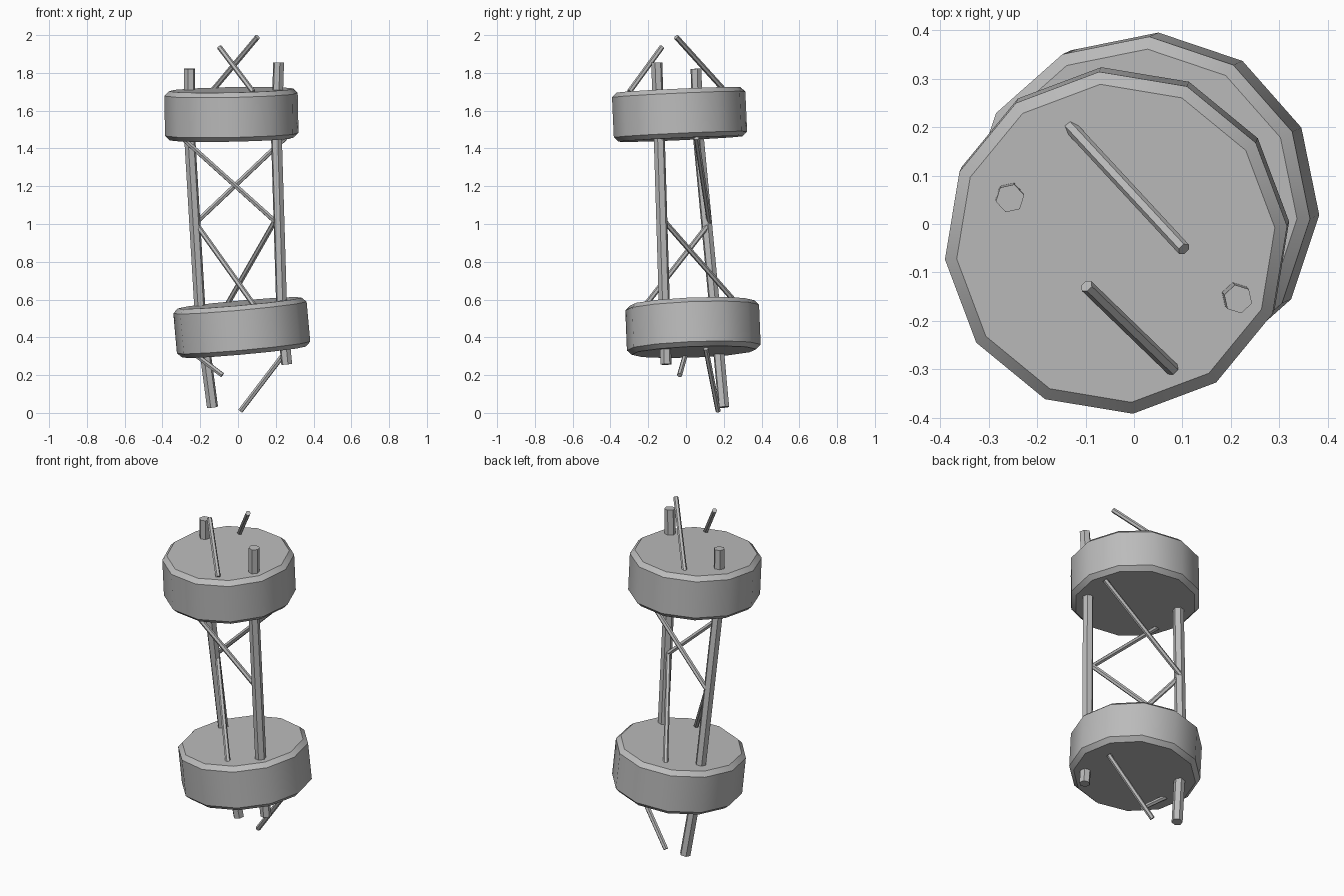
import bpy, bmesh, math
from mathutils import Vector, Matrix

if "Cube" in bpy.data.objects:
    bpy.data.objects.remove(bpy.data.objects["Cube"])

GREY = (0.5, 0.5, 0.5, 1)
mat = bpy.data.materials.new("plain_grey")
mat.use_nodes = True
mat.diffuse_color = GREY
mat.node_tree.nodes["Principled BSDF"].inputs["Base Color"].default_value = GREY


def activate(obj):
    bpy.ops.object.select_all(action='DESELECT')
    obj.select_set(True)
    bpy.context.view_layer.objects.active = obj


def drum(name, centre, axis, spin, radius=0.355, height=0.26, chamfer=0.024):
    """Twelve-sided drum with chamfered rims, tilted along an axis."""
    bm = bmesh.new()
    bmesh.ops.create_cone(bm, cap_ends=True, segments=12, radius1=radius,
                          radius2=radius, depth=height,
                          matrix=Matrix.Rotation(math.radians(spin), 4, 'Z'))
    rims = [e for e in bm.edges if abs(e.verts[0].co.z - e.verts[1].co.z) < 0.01]
    bmesh.ops.bevel(bm, geom=rims, offset=chamfer, segments=1, affect='EDGES')
    tilt = Vector((0, 0, 1)).rotation_difference(Vector(axis)).to_matrix().to_4x4()
    bm.transform(Matrix.Translation(centre) @ tilt)
    mesh = bpy.data.meshes.new(name)
    bm.to_mesh(mesh)
    bm.free()
    mesh.materials.append(mat)
    obj = bpy.data.objects.new(name, mesh)
    bpy.context.collection.objects.link(obj)
    activate(obj)
    bpy.ops.object.shade_smooth_by_angle(angle=math.radians(38))


def rod(name, points, radius):
    """Six-sided capped bar swept along straight pieces."""
    curve = bpy.data.curves.new(name, 'CURVE')
    curve.dimensions = '3D'
    curve.bevel_depth = radius
    curve.bevel_resolution = 1
    curve.use_fill_caps = True
    spline = curve.splines.new('POLY')
    spline.points.add(len(points) - 1)
    for p, co in zip(spline.points, points):
        p.co = (*co, 1)
    obj = bpy.data.objects.new(name, curve)
    bpy.context.collection.objects.link(obj)
    curve.materials.append(mat)
    activate(obj)
    bpy.ops.object.convert(target='MESH')
    bpy.ops.object.shade_flat()


# Two drums
drum("upper_drum", (-0.035, -0.034, 1.58), (-0.02, -0.045, 1), 5.6)
drum("lower_drum", (0.02, 0.037, 0.452), (-0.09, -0.04, 1), -3.5)

# Two main poles, bending slightly inside the drums
rod("left_pole", [(0.215, -0.155, 1.855), (0.203, -0.142, 1.48),
                  (0.232, -0.113, 0.52), (0.258, -0.106, 0.257)], 0.03)
rod("right_pole", [(-0.256, 0.053, 1.822), (-0.258, 0.062, 1.5),
                   (-0.2, 0.155, 0.52), (-0.135, 0.2, 0.03)], 0.03)

# Thin cross braces: top, middle and bottom bays
braces = {
    "top_brace_back": [(0.103, -0.052, 1.99), (-0.14, 0.21, 1.70)],
    "top_brace_front": [(-0.098, -0.128, 1.936), (0.08, -0.3, 1.70)],
    "upper_brace_front": [(0.195, -0.115, 1.015), (-0.3, -0.15, 1.46)],
    "upper_brace_back": [(-0.225, 0.125, 1.005), (0.25, 0.055, 1.455)],
    "lower_brace_front": [(-0.225, 0.125, 1.005), (0.085, -0.215, 0.57)],
    "lower_brace_back": [(0.195, -0.115, 1.015), (-0.065, 0.285, 0.56)],
    "bottom_brace_back": [(0.265, 0.105, 0.34), (0.013, 0.17, 0.01)],
    "bottom_brace_front": [(-0.24, 0.0, 0.32), (-0.083, -0.034, 0.2)],
}
for brace_name, ends in braces.items():
    rod(brace_name, ends, 0.014)
